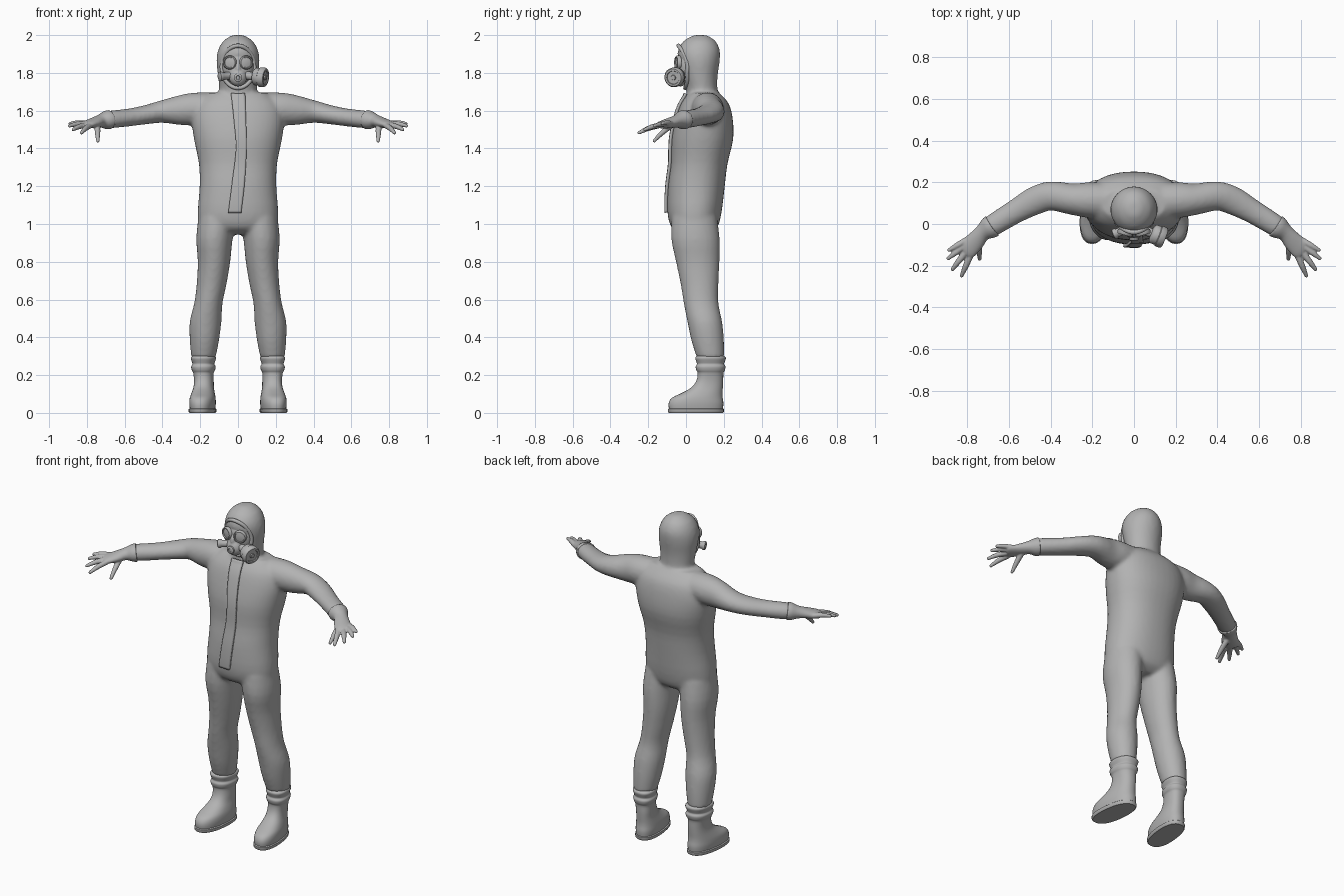
import bpy, bmesh, math
from mathutils import Vector, Matrix

cube = bpy.data.objects.get("Cube")
if cube:
    bpy.data.objects.remove(cube, do_unlink=True)

grey = bpy.data.materials.new("plain_grey")
grey.use_nodes = True
colour = (0.45, 0.45, 0.45, 1)
grey.diffuse_color = colour
grey.node_tree.nodes["Principled BSDF"].inputs["Base Color"].default_value = colour

UP = Vector((0, 0, 1))


def spline(rings, steps):
    """Insert Catmull-Rom steps between the cross-sections."""
    pts = [Vector(r) for r in rings]
    out = []
    for i in range(len(pts) - 1):
        p, q = pts[i], pts[i + 1]
        before, after = pts[max(i - 1, 0)], pts[min(i + 2, len(pts) - 1)]
        for k in range(steps):
            t = k / steps
            m, n = (q - before) / 2, (after - p) / 2
            out.append(p + m * t + (3 * (q - p) - 2 * m - n) * t * t
                       + (2 * (p - q) + m + n) * t ** 3)
    return out + [pts[-1]]


def loft(bm, rings, axis=None, side=1, steps=3, segments=28, square=1.0):
    """Skin rings of (x, y, z, half width, half depth) along a path."""
    rings = spline(rings, steps)
    centres = [Vector((r[0] * side, r[1], r[2])) for r in rings]
    loops = []
    for i, (c, r) in enumerate(zip(centres, rings)):
        t = axis or centres[min(i + 1, len(rings) - 1)] - centres[max(i - 1, 0)]
        t = t.normalized()
        u = (Vector((0, 1, 0)) if abs(t.z) > 0.9 else UP).cross(t).normalized()
        v = t.cross(u)
        loop = []
        for k in range(segments):
            a = math.tau * k / segments
            ca, sa = math.cos(a), math.sin(a)
            ca = math.copysign(abs(ca) ** square, ca)
            sa = math.copysign(abs(sa) ** square, sa)
            loop.append(bm.verts.new(c + u * (ca * r[3]) + v * (sa * r[4])))
        loops.append(loop)
    faces = [bm.faces.new(loops[0]), bm.faces.new(loops[-1])]
    for low, high in zip(loops, loops[1:]):
        for k in range(segments):
            j = (k + 1) % segments
            faces.append(bm.faces.new((low[k], low[j], high[j], high[k])))
    bmesh.ops.recalc_face_normals(bm, faces=faces)


def ball(bm, centre, radii):
    place = Matrix.Translation(centre) @ Matrix.Diagonal((*radii, 1))
    bmesh.ops.create_uvsphere(bm, u_segments=32, v_segments=16, radius=1, matrix=place)


def finish(name, bm, mirror=False, voxel=0, relax=5):
    mesh = bpy.data.meshes.new(name)
    bm.to_mesh(mesh)
    bm.free()
    mesh.materials.append(grey)
    obj = bpy.data.objects.new(name, mesh)
    bpy.context.collection.objects.link(obj)
    bpy.ops.object.select_all(action="DESELECT")
    obj.select_set(True)
    bpy.context.view_layer.objects.active = obj
    bpy.ops.object.shade_smooth_by_angle(angle=math.radians(45))
    if mirror:
        obj.modifiers.new("Mirror", "MIRROR")
    if voxel:
        fuse = obj.modifiers.new("Fuse", "REMESH")
        fuse.mode = "VOXEL"
        fuse.voxel_size = voxel
        fuse.use_smooth_shade = True
        soft = obj.modifiers.new("Relax", "SMOOTH")
        soft.iterations = relax
    return obj


# Overall: torso, hood, sleeves and trouser legs fused into one suit
torso = [(0, .05, .945, .13, .07), (0, .045, .98, .2, .12), (0, .045, 1.06, .213, .143),
         (0, .055, 1.2, .203, .15), (0, .07, 1.32, .207, .15), (0, .087, 1.45, .233, .163),
         (0, .097, 1.56, .245, .15), (0, .1, 1.64, .22, .125), (0, .095, 1.695, .15, .08)]
hood = [(0, .09, 1.6, .12, .1), (0, .085, 1.7, .1, .083), (0, .075, 1.78, .106, .092),
        (0, .07, 1.86, .114, .108), (0, .068, 1.92, .106, .111), (0, .072, 1.97, .077, .083),
        (0, .075, 2, .03, .035)]
sleeve = [(.1, .11, 1.615, .085, .08), (.22, .115, 1.61, .085, .086),
          (.3, .12, 1.603, .075, .08), (.4, .135, 1.595, .07, .06),
          (.48, .11, 1.58, .068, .051), (.57, .06, 1.565, .058, .047),
          (.66, .005, 1.555, .054, .047), (.695, -.018, 1.552, .05, .045)]
leg = [(.11, .045, 1.04, .1, .12), (.125, .05, .92, .096, .128), (.127, .062, .8, .086, .115),
       (.14, .072, .68, .079, .1), (.157, .08, .58, .075, .092), (.172, .1, .48, .084, .092),
       (.178, .115, .38, .077, .086), (.183, .13, .29, .064, .072)]
bm = bmesh.new()
loft(bm, torso, UP, segments=40, square=0.9)
loft(bm, hood, UP)
for side in (1, -1):
    loft(bm, sleeve, side=side)
    loft(bm, leg, UP, side)
suit = finish("protective_suit", bm, voxel=0.011, relax=6)

# Zip flap: wavy strip laid onto the chest
flap_path = [(0, 1.69, .037), (.01, 1.55, .032), (.017, 1.4, .028),
             (.002, 1.22, .033), (-.017, 1.06, .034)]
bm = bmesh.new()
rows = []
for x, z, half in spline(flap_path, 8):
    rows.append([bm.verts.new((x + half * k / 3, -.3, z)) for k in range(-3, 4)])
for a, b in zip(rows, rows[1:]):
    for k in range(6):
        bm.faces.new((a[k], b[k], b[k + 1], a[k + 1]))
flap = finish("zip_flap", bm)
wrap = flap.modifiers.new("Lay", "SHRINKWRAP")
wrap.target = suit
wrap.wrap_method = "PROJECT"
wrap.use_project_y = True
wrap.use_positive_direction = True
wrap.offset = 0.008
thick = flap.modifiers.new("Thickness", "SOLIDIFY")
thick.thickness = 0.016
thick.offset = 0

# Gloves: flared cuff, palm, four spread fingers and a thumb
bm = bmesh.new()
loft(bm, [(.68, -.008, 1.553, .057, .051), (.7, -.022, 1.55, .053, .048),
          (.73, -.045, 1.545, .04, .034), (.765, -.085, 1.535, .046, .027),
          (.8, -.118, 1.526, .05, .021), (.815, -.13, 1.522, .042, .016)])
fingers = [((.8, -.075, 1.53), (.888, -.125, 1.532)), ((.81, -.1, 1.528), (.892, -.165, 1.52)),
           ((.805, -.13, 1.523), (.872, -.217, 1.5)), ((.785, -.148, 1.52), (.828, -.248, 1.483)),
           ((.745, -.08, 1.52), (.742, -.168, 1.44))]
for root, tip in fingers:
    root, tip = Vector(root), Vector(tip)
    mid = root.lerp(tip, 0.55) + UP * 0.005
    loft(bm, [(*root, .016, .015), (*mid, .0145, .0135), (*tip, .009, .009)], segments=14)
    ball(bm, tip, (.0095, .0095, .0095))
finish("gloves", bm, mirror=True, voxel=0.0045, relax=3)


def splay(bm):
    """Turn the toes slightly outwards."""
    for v in bm.verts:
        v.co.x += (0.13 - v.co.y) * 0.1


# Rubber boots: ridged shaft running into a rounded foot
foot = [(.18, .053, .015, .064, .142), (.18, .053, .05, .068, .145), (.18, .06, .08, .066, .134),
        (.18, .085, .105, .06, .108), (.18, .112, .135, .053, .083), (.18, .126, .17, .051, .071)]
shaft = [(.183, .13, z, .051 + w, .066 + w)
         for z, w in ((.21, .002), (.225, .009), (.245, .013), (.258, .006),
                      (.27, .009), (.288, .015), (.298, .011), (.303, 0))]
bm = bmesh.new()
loft(bm, foot + shaft, UP, segments=36, square=0.85)
splay(bm)
finish("boots", bm, mirror=True)

# Soles
bm = bmesh.new()
loft(bm, [(.18, .052, z, .066 + w, .143 + w) for z, w in ((0, 0), (.006, .005), (.02, .005), (.024, 0))],
     UP, steps=1, segments=36, square=0.85)
splay(bm)
finish("soles", bm, mirror=True)

# Hood rim: rounded cord around the face opening
cord = bpy.data.curves.new("hood_rim", "CURVE")
cord.dimensions = "3D"
cord.bevel_depth = 0.011
cord.bevel_resolution = 3
line = cord.splines.new("POLY")
line.points.add(47)
line.use_cyclic_u = True
for k, p in enumerate(line.points):
    a = math.tau * k / 48
    x, z = .086 * math.cos(a), 1.832 + .112 * math.sin(a)
    p.co = (x, -.04 + 6.5 * x * x + .45 * max(0, 1.8 - z), z, 1)
cord.materials.append(grey)
bpy.context.collection.objects.link(bpy.data.objects.new("hood_rim", cord))

# Gas mask: face piece with a muzzle
bm = bmesh.new()
ball(bm, (0, .012, 1.835), (.085, .064, .1))
ball(bm, (0, -.03, 1.778), (.048, .042, .05))
ball(bm, (0, -.035, 1.82), (.018, .03, .04))
finish("gas_mask", bm, voxel=0.005, relax=6)

# Eyepieces: raised frame around a flat lens, turned outwards
bm = bmesh.new()
look = Vector((.3, -1, 0)).normalized()
eye = Vector((.041, -.034, 1.855))
loft(bm, [(*(eye + look * d), r, r) for d, r in
          ((0, .037), (.014, .037), (.02, .033), (.02, .028), (.014, .026), (.017, .012))],
     look, steps=1)
finish("eyepieces", bm, mirror=True)

# Breathing valve at the front of the muzzle
bm = bmesh.new()
front = Vector((0, -1, 0))
loft(bm, [(0, y, 1.775, r, r) for y, r in
          ((-.05, .022), (-.076, .022), (-.08, .017), (-.08, .011), (-.075, .009))], front, steps=1)
finish("breathing_valve", bm)

# Filter canister on the left cheek, small plug on the right
for name, side, profile in (
        ("filter_canister", 1, ((0, .022), (.05, .022), (.055, .04), (.062, .047), (.085, .047),
                                (.088, .052), (.112, .052), (.12, .046), (.12, .036),
                                (.115, .034), (.115, .014), (.121, .012))),
        ("cheek_plug", -1, ((0, .02), (.048, .02), (.054, .025), (.066, .025), (.07, .019)))):
    way = Vector((.92 * side, -.36, -.1)).normalized()
    start = Vector((.036 * side, -.025, 1.787))
    bm = bmesh.new()
    loft(bm, [(*(start + way * d), r, r) for d, r in profile], way, steps=1, segments=32)
    finish(name, bm)
